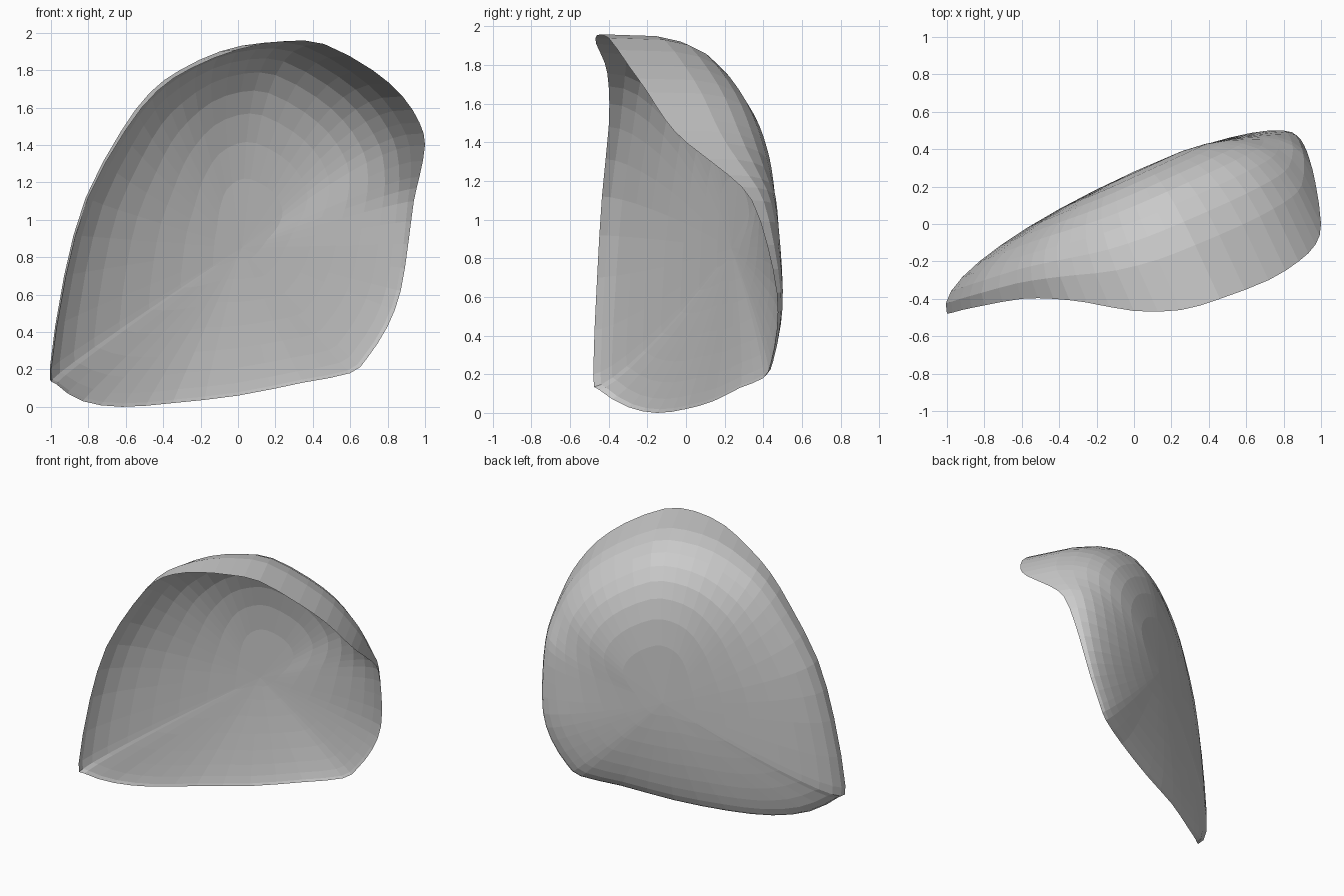
import bpy, bmesh, math
from mathutils import Vector

cube = bpy.data.objects.get("Cube")
if cube:
    bpy.data.objects.remove(cube, do_unlink=True)

# Rim of the shell, counter-clockwise from the low pointed corner
RIM = [Vector(p) for p in (
    (-1, -.48, .2), (-.97, -.45, .12), (-.83, -.3, .03), (-.62, -.15, 0), (-.35, 0, .02),
    (0, .14, .06), (.35, .28, .13), (.6, .4, .18), (.69, .44, .26),
    (.8, .47, .43), (.87, .47, .62), (.91, .42, .87), (.94, .34, 1.1),
    (.97, .22, 1.23), (1, 0, 1.4), (.97, -.11, 1.52), (.88, -.2, 1.66),
    (.72, -.3, 1.8), (.46, -.4, 1.94), (.25, -.46, 1.955), (0, -.465, 1.91),
    (-.25, -.42, 1.81), (-.43, -.4, 1.69), (-.6, -.4, 1.48), (-.8, -.435, 1.12),
    (-.92, -.46, .7))]
CENTRE = Vector((0, .28, .85))
OUT = Vector((-.42, .92, 0)).normalized()   # direction the back bulges
RINGS, THICK = 9, .05


def smooth_loop(points, cuts):
    """Closed curve passing through all the points."""
    result, n = [], len(points)
    for i in range(n):
        a, b, c, d = (points[(i + k) % n] for k in (-1, 0, 1, 2))
        for k in range(cuts):
            t = k / cuts
            result.append(b + (c - a) * t / 2 + (2 * a - 5 * b + 4 * c - d) * t**2 / 2
                          + (3 * b - a - 3 * c + d) * t**3 / 2)
    return result


def bulge(bm, rim, centre, fullness):
    """Dome from the rim loop to its centre, squarer where the rim is deep."""
    loops = [rim]
    for ring in range(RINGS - 1, 0, -1):
        angle = ring / RINGS * math.pi / 2
        loop = []
        for v in rim:
            depth = (v.co - centre).dot(OUT)
            flat = v.co - centre - OUT * depth
            power = fullness * (1.3 + 3 * abs(depth))
            s = math.sin(angle) ** (2 / power)
            drop = 1 - math.cos(angle) ** (2 / power)
            loop.append(bm.verts.new(centre + flat * s + OUT * depth * drop))
        loops.append(loop)
    n = len(rim)
    for a, b in zip(loops, loops[1:]):
        for i in range(n):
            j = (i + 1) % n
            bm.faces.new((a[i], a[j], b[j], b[i]))
    tip = bm.verts.new(centre)
    for i in range(n):
        bm.faces.new((loops[-1][i], loops[-1][(i + 1) % n], tip))


# Curved shell: convex back and hollow front meeting at the rim
bm = bmesh.new()
rim = [bm.verts.new(p) for p in smooth_loop(RIM, 2)]
bulge(bm, rim, CENTRE, 1)
bulge(bm, rim, CENTRE - OUT * THICK, .9)
bmesh.ops.recalc_face_normals(bm, faces=bm.faces)
mesh = bpy.data.meshes.new("curved_shell")
bm.to_mesh(mesh)
bm.free()
shell = bpy.data.objects.new("curved_shell", mesh)
bpy.context.collection.objects.link(shell)

# Plain grey
grey = bpy.data.materials.new("plain_grey")
grey.use_nodes = True
colour = (.6, .6, .6, 1)
grey.diffuse_color = colour
grey.node_tree.nodes["Principled BSDF"].inputs["Base Color"].default_value = colour
mesh.materials.append(grey)
